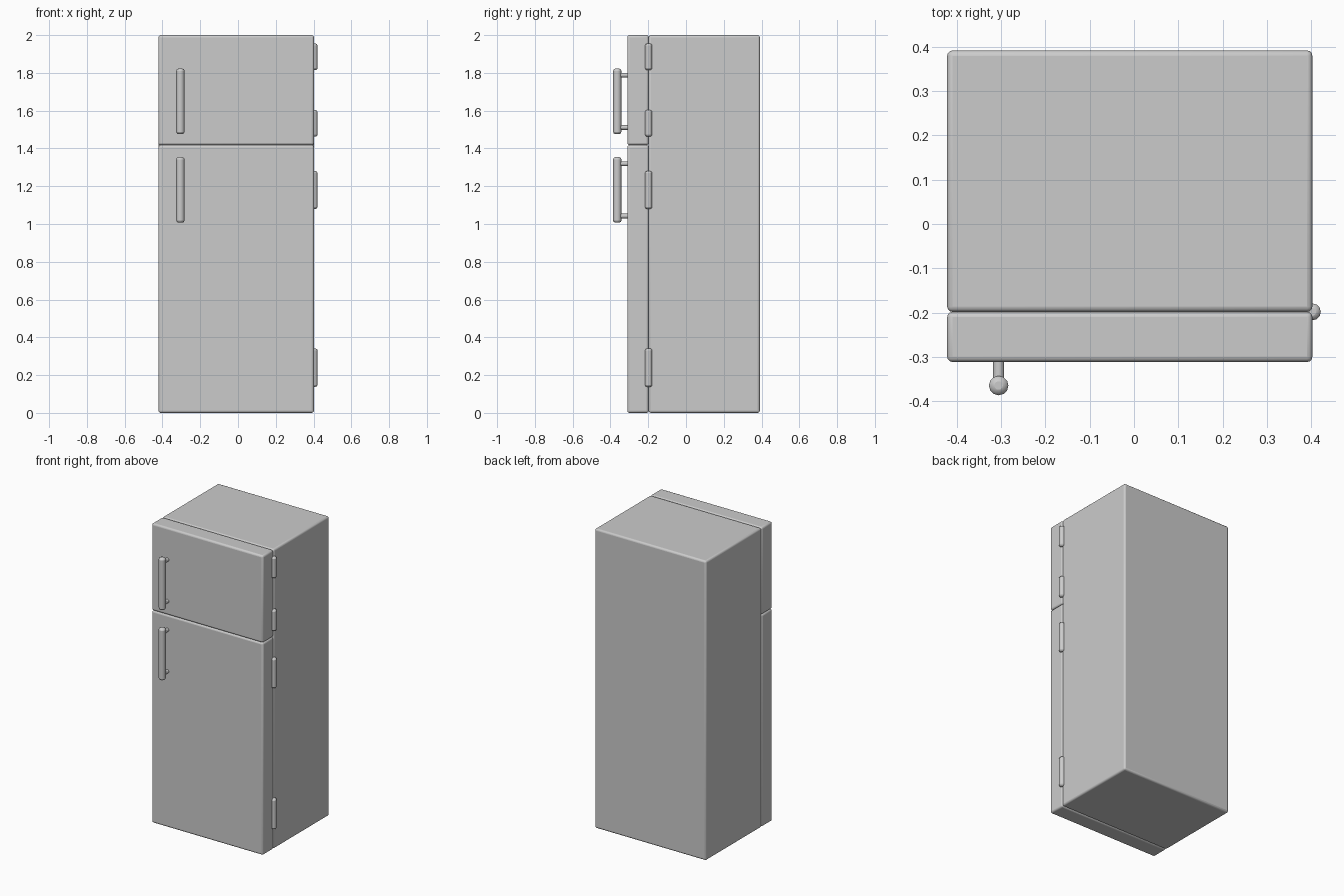
import bpy, math
from mathutils import Vector

if "Cube" in bpy.data.objects:
    bpy.data.objects.remove(bpy.data.objects["Cube"])

X0, X1 = -0.421, 0.402      # cabinet sides
SEAM = -0.198               # plane between doors and cabinet


def finish(obj, name, bevel, segments, angle=40):
    obj.name = name
    if bevel:
        mod = obj.modifiers.new("Rounded edges", 'BEVEL')
        mod.width = bevel
        mod.segments = segments
        mod.limit_method = 'ANGLE'
        mod.angle_limit = math.radians(60)
    bpy.ops.object.shade_smooth_by_angle(angle=math.radians(angle))
    return obj


def box(name, lo, hi, bevel=0.012):
    lo, hi = Vector(lo), Vector(hi)
    bpy.ops.mesh.primitive_cube_add(size=1, location=(lo + hi) / 2)
    obj = bpy.context.object
    obj.scale = hi - lo
    bpy.ops.object.transform_apply(location=False, rotation=False, scale=True)
    return finish(obj, name, bevel, 3)


def rod(name, a, b, radius, sides, bevel=0.0):
    a, b = Vector(a), Vector(b)
    d = b - a
    bpy.ops.mesh.primitive_cylinder_add(
        vertices=sides, radius=radius, depth=d.length, location=(a + b) / 2,
        rotation=d.to_track_quat('Z', 'Y').to_euler())
    return finish(bpy.context.object, name, bevel, 2)


# Cabinet and the two doors
box("cabinet", (X0, SEAM, 0), (X1, 0.391, 2))
box("fridge_door", (X0, -0.311, 0), (X1, SEAM, 1.418))
box("freezer_door", (X0, -0.311, 1.418), (X1, SEAM, 2))

# Handles: upright bar with two standoffs
HX, HY = -0.305, -0.364
for part, z0, z1 in (("freezer", 1.476, 1.823), ("fridge", 1.007, 1.354)):
    rod(part + "_handle_bar", (HX, HY, z0), (HX, HY, z1), 0.022, 12, 0.012)
    for end, z in (("lower", z0 + 0.035), ("upper", z1 - 0.035)):
        rod(f"{part}_handle_{end}_post", (HX, HY, z), (HX, -0.30, z), 0.0125, 12)

# Hinge barrels along the right side of the seam
hinges = (("fridge_lower", 0.138, 0.341), ("fridge_upper", 1.08, 1.28),
          ("freezer_lower", 1.463, 1.603), ("freezer_upper", 1.815, 1.955))
for part, z0, z1 in hinges:
    rod(part + "_hinge", (X1, SEAM, z0), (X1, SEAM, z1), 0.019, 12, 0.01)
